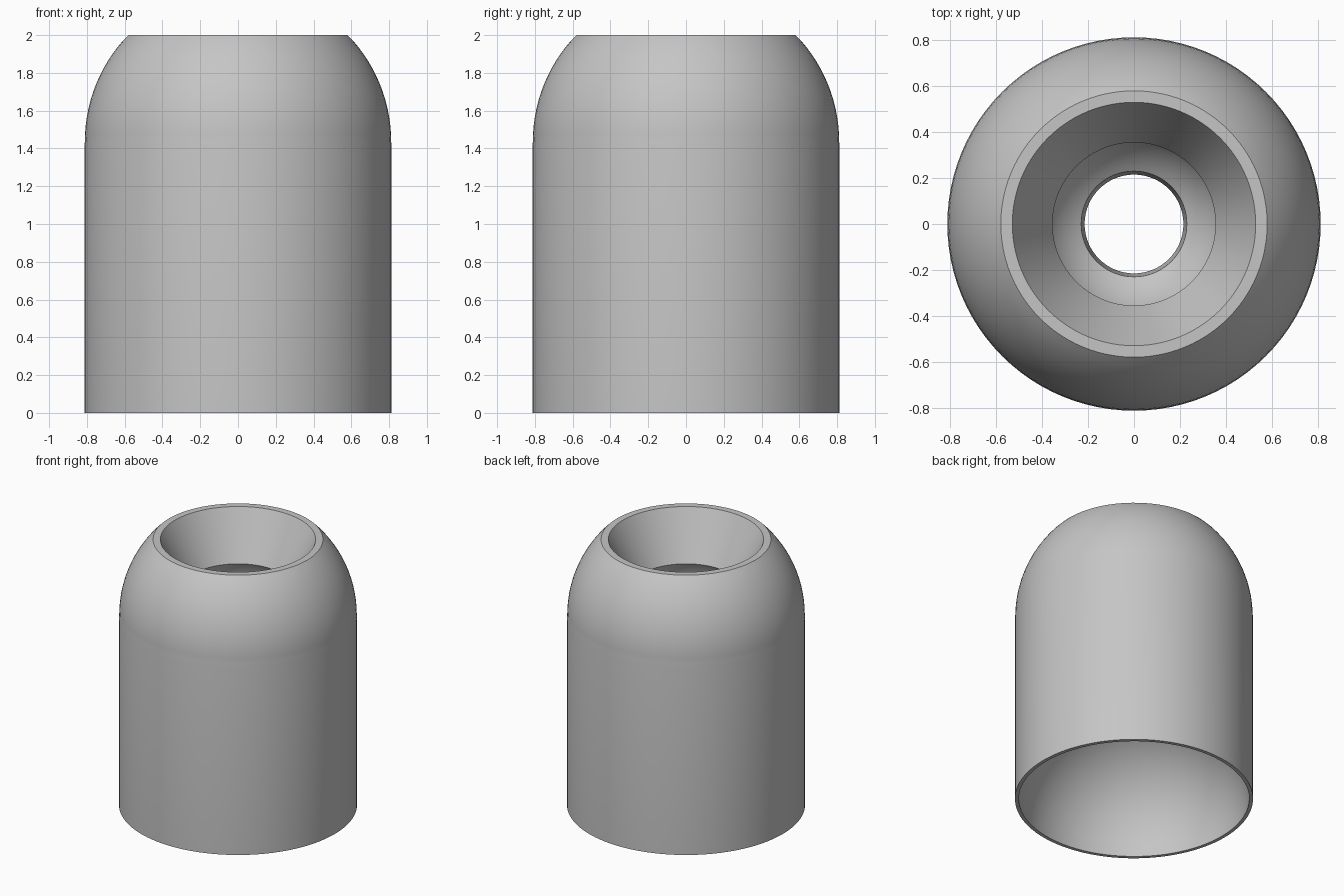
import bpy, bmesh, math

if "Cube" in bpy.data.objects:
    bpy.data.objects.remove(bpy.data.objects["Cube"])

SIDES = 96


def arc(radius, centre_z, r_start, r_end, steps, start_up, end_up):
    """Points (r, z) on a circle centred on the axis, between two radii."""
    def angle(r, up):
        a = math.acos(min(1.0, r / radius))
        return a if up else -a
    a0, a1 = angle(r_start, start_up), angle(r_end, end_up)
    return [(radius * math.cos(a0 + (a1 - a0) * i / steps),
             centre_z + radius * math.sin(a0 + (a1 - a0) * i / steps))
            for i in range(steps + 1)]


def lathe(name, profile, material):
    """Revolve a closed (r, z) profile around the z axis."""
    bm = bmesh.new()
    rings = []
    for r, z in profile:
        rings.append([bm.verts.new((r * math.cos(t), r * math.sin(t), z))
                      for t in (2 * math.pi * k / SIDES for k in range(SIDES))])
    for i, ring in enumerate(rings):
        nxt = rings[(i + 1) % len(rings)]
        for k in range(SIDES):
            j = (k + 1) % SIDES
            bm.faces.new((ring[k], ring[j], nxt[j], nxt[k]))
    bmesh.ops.recalc_face_normals(bm, faces=bm.faces)
    mesh = bpy.data.meshes.new(name)
    bm.to_mesh(mesh)
    bm.free()
    mesh.materials.append(material)
    obj = bpy.data.objects.new(name, mesh)
    bpy.context.collection.objects.link(obj)
    bpy.context.view_layer.objects.active = obj
    obj.select_set(True)
    bpy.ops.object.shade_smooth_by_angle(angle=math.radians(25))
    return obj


grey = bpy.data.materials.new("plain grey")
grey.diffuse_color = (0.56, 0.56, 0.56, 1)
grey.use_nodes = True
grey.node_tree.nodes["Principled BSDF"].inputs["Base Color"].default_value = grey.diffuse_color

profile = [(0.813, 0.0), (0.813, 1.42)]                        # outer wall
profile += arc(0.811, 1.435, 0.811, 0.58, 14, True, True)      # outer dome
profile[-1] = (0.58, 2.0)
profile += [(0.53, 2.0)]                                       # flat top rim
profile += arc(0.415, 1.435, 0.355, 0.23, 28, True, False)     # funnel, ball socket
profile += arc(0.787, 0.0, 0.215, 0.787, 18, True, True)       # bore, lower hollow

lathe("socket_body", profile, grey)
